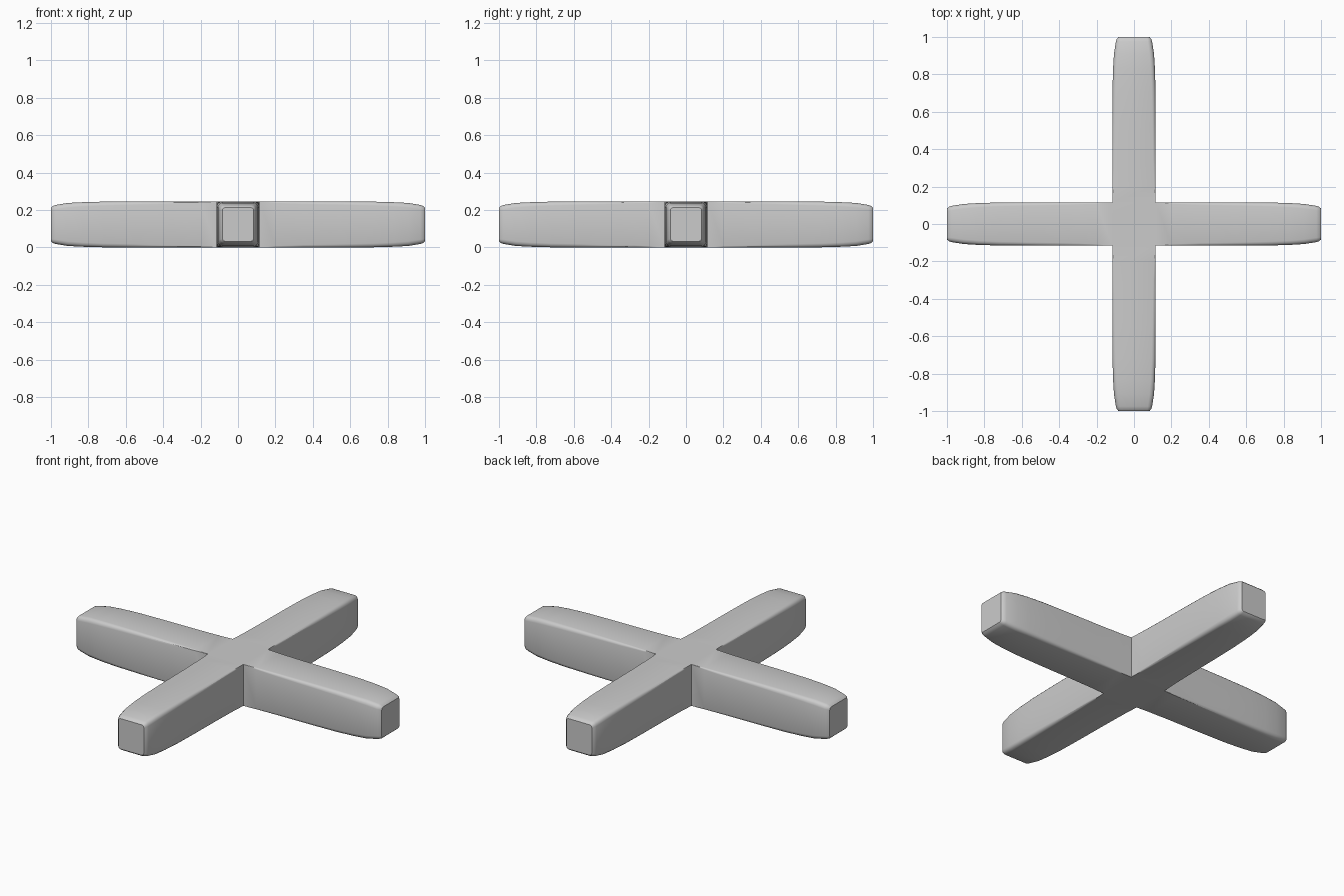
import bpy, bmesh, math
from mathutils import Matrix

if "Cube" in bpy.data.objects:
    bpy.data.objects.remove(bpy.data.objects["Cube"])

W, H, ZC = 0.116, 0.123, 0.123      # half width, half height, centre height
# stations along an arm: distance, half width, half height, corner radius
STATIONS = [(W, W, H, 0.0005), (0.2, W, H, 0.008), (0.35, W, H, 0.014),
            (0.55, 0.116, 0.123, 0.018), (0.72, 0.115, 0.122, 0.021),
            (0.83, 0.112, 0.119, 0.023), (0.91, 0.107, 0.115, 0.025),
            (0.975, 0.097, 0.104, 0.024), (0.99, 0.092, 0.099, 0.020),
            (1.0, 0.083, 0.090, 0.014)]
SEG = 3


def section(bm, x, w, h, r):
    # rounded rectangle in the YZ plane
    ring = []
    for k, (sy, sz) in enumerate([(1, 1), (-1, 1), (-1, -1), (1, -1)]):
        for i in range(SEG + 1):
            a = math.pi / 2 * (k + i / SEG)
            ring.append(bm.verts.new((x, sy * (w - r) + r * math.cos(a),
                                      ZC + sz * (h - r) + r * math.sin(a))))
    return ring


def add_arm(bm, angle):
    rings = [section(bm, *s) for s in STATIONS]
    for a, b in zip(rings, rings[1:]):
        n = len(a)
        for i in range(n):
            bm.faces.new((a[i], a[(i + 1) % n], b[(i + 1) % n], b[i]))
    bm.faces.new(rings[-1])
    bmesh.ops.rotate(bm, verts=[v for r in rings for v in r],
                     cent=(0, 0, 0), matrix=Matrix.Rotation(angle, 3, 'Z'))


bm = bmesh.new()
# four tapered arms
for q in range(4):
    add_arm(bm, q * math.pi / 2)
# top and bottom of the central hub
for z in (ZC - H, ZC + H):
    bm.faces.new([bm.verts.new((x * W, y * W, z))
                  for x, y in ((1, 1), (-1, 1), (-1, -1), (1, -1))])
bmesh.ops.remove_doubles(bm, verts=bm.verts[:], dist=0.0015)
bmesh.ops.recalc_face_normals(bm, faces=bm.faces[:])
mesh = bpy.data.meshes.new("cross_base")
bm.to_mesh(mesh)
bm.free()
cross = bpy.data.objects.new("cross_base", mesh)
bpy.context.collection.objects.link(cross)
bpy.context.view_layer.objects.active = cross
cross.select_set(True)
bpy.ops.object.shade_smooth_by_angle(angle=math.radians(30))
